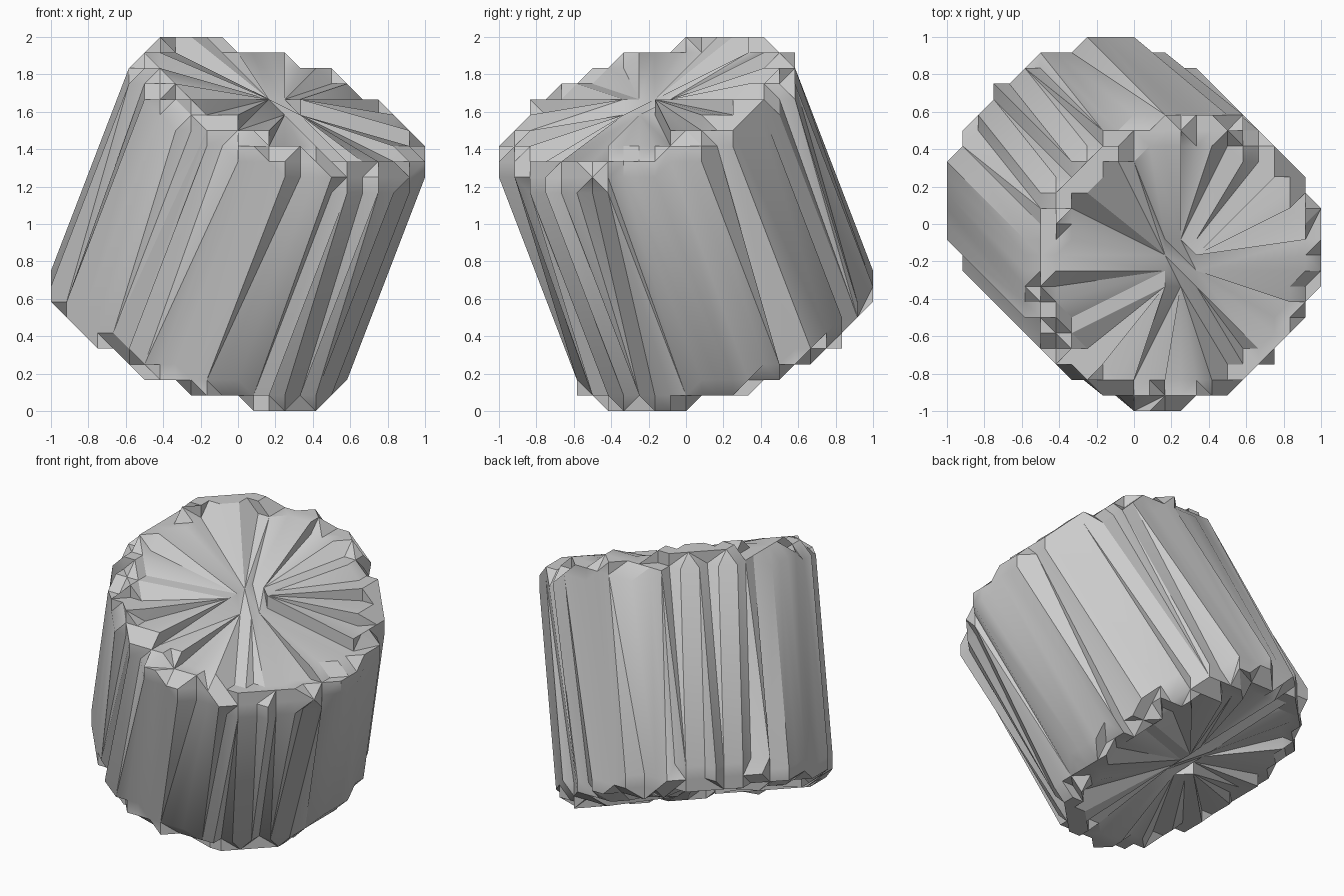
import bpy, bmesh, math
from mathutils import Vector

cube = bpy.data.objects.get("Cube")
if cube:
    bpy.data.objects.remove(cube, do_unlink=True)

# One plain grey material
grey = bpy.data.materials.new("plain_grey")
grey.use_nodes = True
colour = (0.6, 0.6, 0.6, 1)
grey.diffuse_color = colour
grey.node_tree.nodes["Principled BSDF"].inputs["Base Color"].default_value = colour

SEGMENTS = 64
CELL = 1 / 12
CENTRE = Vector((0, 0, 1))
AXIS = Vector((0.24, -0.22, 0.65)).normalized()
TILT = Vector((0, 0, 1)).rotation_difference(AXIS)

# Radius and height of the rounded drum, upper half then mirrored
upper = [(0.12, 0.73), (0.68, 0.735), (0.75, 0.73), (0.805, 0.69), (0.83, 0.62)]
profile = upper + [(r, -h) for r, h in reversed(upper)]


def snap(point):
    return Vector([round(c / CELL) * CELL for c in point])


# Tilted drum
bm = bmesh.new()
rings = []
for r, h in profile:
    ring = []
    for i in range(SEGMENTS):
        a = math.tau * i / SEGMENTS
        local = Vector((r * math.cos(a), r * math.sin(a), h))
        ring.append(bm.verts.new(CENTRE + TILT @ local))
    rings.append(ring)
for top, low in zip(rings, rings[1:]):
    for i in range(SEGMENTS):
        j = (i + 1) % SEGMENTS
        bm.faces.new((top[i], low[i], low[j], top[j]))
bm.faces.new(rings[0])
bm.faces.new(list(reversed(rings[-1])))

# Coarse grid snapping makes the stepped rim and the fluted side
bmesh.ops.triangulate(bm, faces=bm.faces[:])
for v in bm.verts:
    v.co = snap(v.co)
bmesh.ops.remove_doubles(bm, verts=bm.verts[:], dist=0.001)
bmesh.ops.dissolve_degenerate(bm, edges=bm.edges[:], dist=0.001)
bmesh.ops.recalc_face_normals(bm, faces=bm.faces[:])

mesh = bpy.data.meshes.new("tilted_drum")
bm.to_mesh(mesh)
bm.free()
mesh.materials.append(grey)
drum = bpy.data.objects.new("tilted_drum", mesh)
bpy.context.collection.objects.link(drum)
bpy.context.view_layer.objects.active = drum
drum.select_set(True)
bpy.ops.object.shade_smooth_by_angle(angle=math.radians(30))
